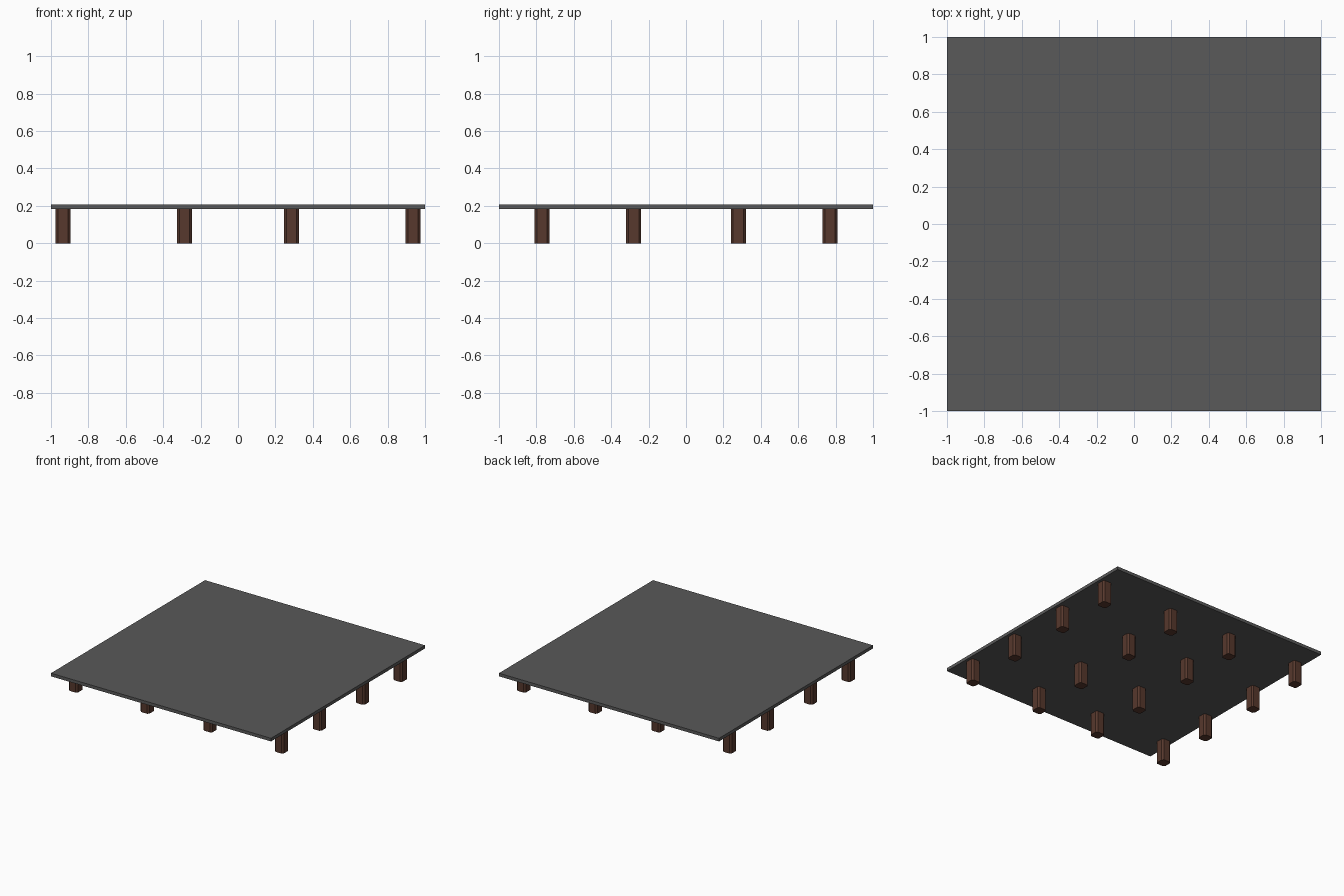
import bpy, bmesh

if "Cube" in bpy.data.objects:
    bpy.data.objects.remove(bpy.data.objects["Cube"])


def material(name, rgb):
    m = bpy.data.materials.new(name)
    m.diffuse_color = (*rgb, 1)
    m.use_nodes = True
    m.node_tree.nodes["Principled BSDF"].inputs["Base Color"].default_value = m.diffuse_color
    return m


def box(name, size, center, mat, chamfer=0):
    bm = bmesh.new()
    bmesh.ops.create_cube(bm, size=1)
    bmesh.ops.scale(bm, vec=size, verts=bm.verts)
    if chamfer:
        # Cut only the four upright corners
        upright = [e for e in bm.edges
                   if abs(e.verts[0].co.z - e.verts[1].co.z) > 0.01]
        bmesh.ops.bevel(bm, geom=upright, offset=chamfer, segments=1,
                        affect='EDGES', profile=0.5)
    mesh = bpy.data.meshes.new(name)
    bm.to_mesh(mesh)
    bm.free()
    mesh.materials.append(mat)
    ob = bpy.data.objects.new(name, mesh)
    ob.location = center
    bpy.context.collection.objects.link(ob)
    return ob


grey = material("dark_grey", (0.1, 0.1, 0.1))
brown = material("brown_wood", (0.095, 0.04, 0.026))

# Thin square deck
BASE, TOP = 0.182, 0.208
box("deck", (2, 2, TOP - BASE), (0, 0, (BASE + TOP) / 2), grey)

# Four by four grid of chamfered posts
for i, x in enumerate((-0.936, -0.286, 0.286, 0.936)):
    for j, y in enumerate((-0.77, -0.28, 0.28, 0.77)):
        box(f"post_{i}_{j}", (0.081, 0.081, BASE), (x, y, BASE / 2),
            brown, chamfer=0.013)
